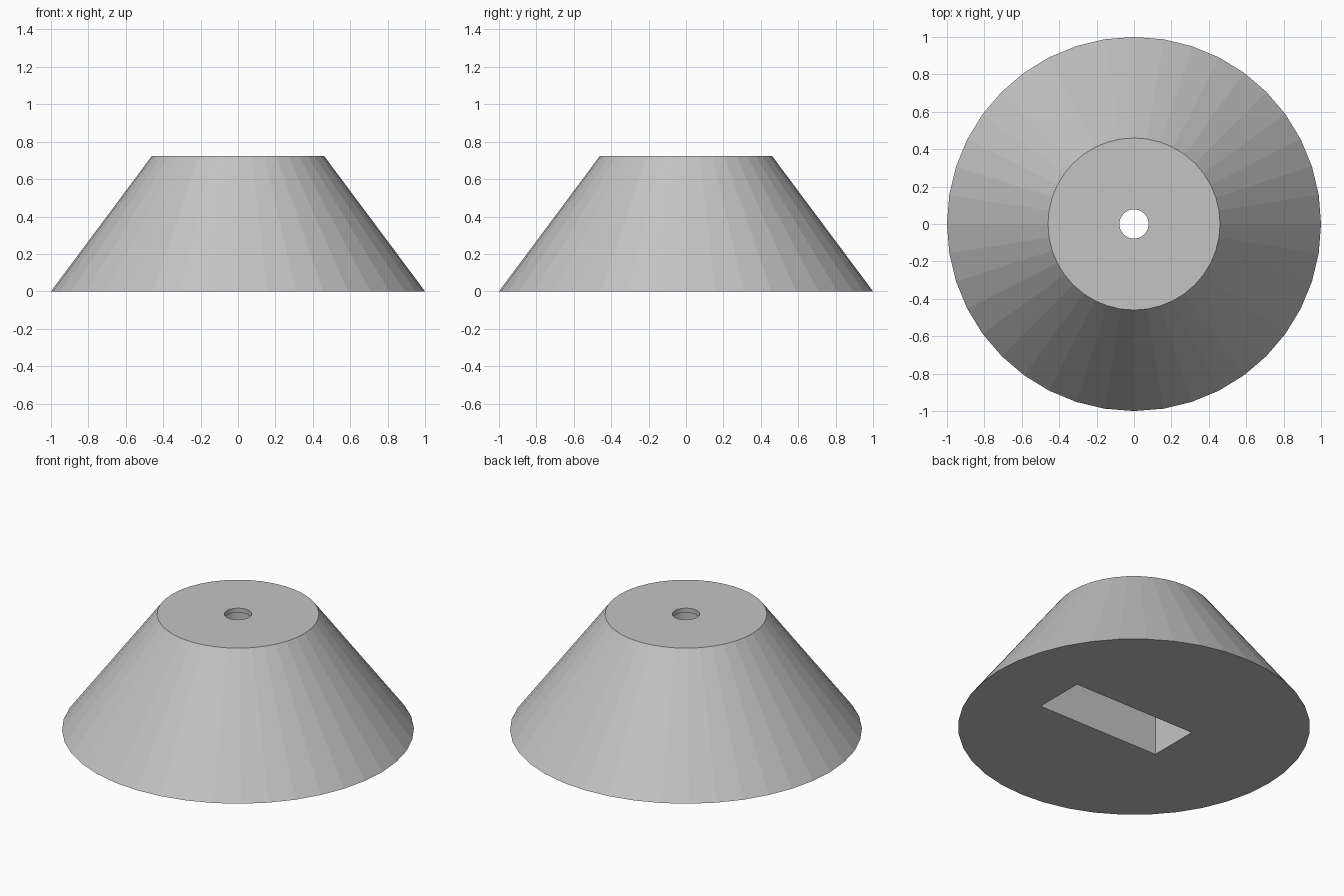
import bpy

cube = bpy.data.objects.get("Cube")
if cube:
    bpy.data.objects.remove(cube, do_unlink=True)

HEIGHT = 0.724

grey = bpy.data.materials.new("plain grey")
grey.use_nodes = True
colour = (0.55, 0.55, 0.55, 1)
grey.diffuse_color = colour
grey.node_tree.nodes["Principled BSDF"].inputs["Base Color"].default_value = colour


def name_part(name):
    obj = bpy.context.object
    obj.name = name
    obj.data.materials.append(grey)
    return obj


def bore(name, radius, bottom, top):
    bpy.ops.mesh.primitive_cylinder_add(
        vertices=40, radius=radius, depth=top - bottom,
        location=(0, 0, (bottom + top) / 2))
    return name_part(name)


# Tapered body
bpy.ops.mesh.primitive_cone_add(vertices=40, radius1=1, radius2=0.46,
                                depth=HEIGHT, location=(0, 0, HEIGHT / 2))
body = name_part("tapered_base")

# Rectangular slot in the underside, offset to one side
bpy.ops.mesh.primitive_cube_add(size=1, location=(0.132, 0, 0.15))
slot = name_part("slot_cutter")
slot.scale = (0.85, 0.322, 0.5)

# Bore from the top into the slot, wider under a thin lip
cutters = [slot,
           bore("lip_cutter", 0.078, 0.3, 0.9),
           bore("bore_cutter", 0.11, 0.35, 0.695)]

for cutter in cutters:
    cut = body.modifiers.new(cutter.name, "BOOLEAN")
    cut.operation = "DIFFERENCE"
    cut.solver = "EXACT"
    cut.object = cutter
    bpy.context.view_layer.objects.active = body
    bpy.ops.object.modifier_apply(modifier=cut.name)

for cutter in cutters:
    bpy.data.objects.remove(cutter, do_unlink=True)
